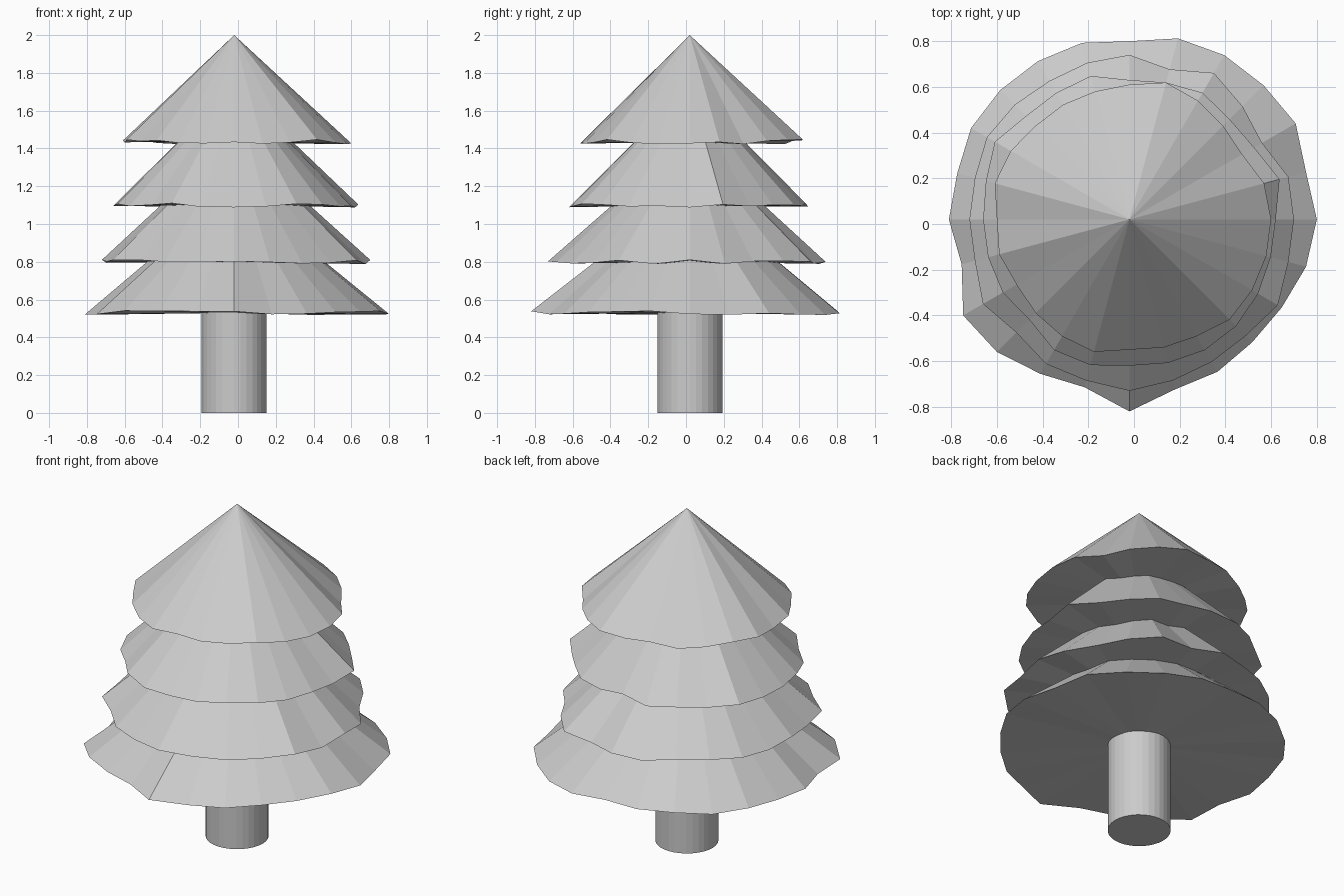
import bpy
import bmesh
import math
import random

random.seed(4)
AXIS_X, AXIS_Y = -0.02, 0.02

cube = bpy.data.objects.get("Cube")
if cube:
    bpy.data.objects.remove(cube, do_unlink=True)

# Single plain grey for the whole tree
grey = bpy.data.materials.new("plain grey")
grey.use_nodes = True
colour = (0.6, 0.6, 0.6, 1.0)
grey.diffuse_color = colour
for node in grey.node_tree.nodes:
    if node.type == "BSDF_PRINCIPLED":
        node.inputs["Base Color"].default_value = colour


def add_object(name, bm):
    """Turn a bmesh into a flat-shaded object standing on the tree axis."""
    bmesh.ops.recalc_face_normals(bm, faces=bm.faces)
    mesh = bpy.data.meshes.new(name)
    bm.to_mesh(mesh)
    bm.free()
    mesh.materials.append(grey)
    obj = bpy.data.objects.new(name, mesh)
    obj.location = (AXIS_X, AXIS_Y, 0)
    bpy.context.scene.collection.objects.link(obj)
    return obj


def add_tier(name, rim_z, apex_z, radii):
    """Closed cone with an uneven rim; radii are hundredths, anticlockwise from +x."""
    bm = bmesh.new()
    apex = bm.verts.new((0, 0, apex_z))
    base = bm.verts.new((0, 0, rim_z))
    rim = []
    for i, r in enumerate(radii):
        angle = math.tau * i / len(radii)
        z = rim_z + random.uniform(-0.013, 0.013)
        rim.append(bm.verts.new((r / 100 * math.cos(angle), r / 100 * math.sin(angle), z)))
    for a, b in zip(rim, rim[1:] + rim[:1]):
        bm.faces.new((a, b, apex))
        bm.faces.new((b, a, base))
    return add_object(name, bm)


# Trunk
trunk = bmesh.new()
bmesh.ops.create_cone(trunk, cap_ends=True, segments=32, radius1=0.172, radius2=0.172, depth=0.56)
bmesh.ops.translate(trunk, verts=trunk.verts, vec=(0, 0, 0.28))
add_object("trunk", trunk)

# Foliage tiers, lowest first
add_tier("bottom_branches", 0.53, 1.19,
         [82, 80, 84, 83, 83, 82, 78, 80, 80, 80, 80, 78,
          79, 76, 84, 82, 78, 76, 84, 77, 77, 76, 77, 80])
add_tier("lower_branches", 0.80, 1.46,
         [72, 72, 67, 70, 74, 68, 72, 71, 70, 71, 72, 70,
          70, 70, 74, 70, 73, 73, 75, 73, 72, 72, 75, 72])
add_tier("upper_branches", 1.10, 1.73,
         [64, 68, 63, 62, 64, 62, 61, 65, 64, 64, 68, 65,
          64, 64, 64, 62, 66, 66, 64, 65, 66, 66, 65, 64])
add_tier("top_branches", 1.435, 2.0,
         [62, 61, 57, 58, 60, 62, 59, 58, 58, 58, 60, 61,
          58, 59, 57, 58, 59, 60, 57, 58, 59, 62, 62, 62])
